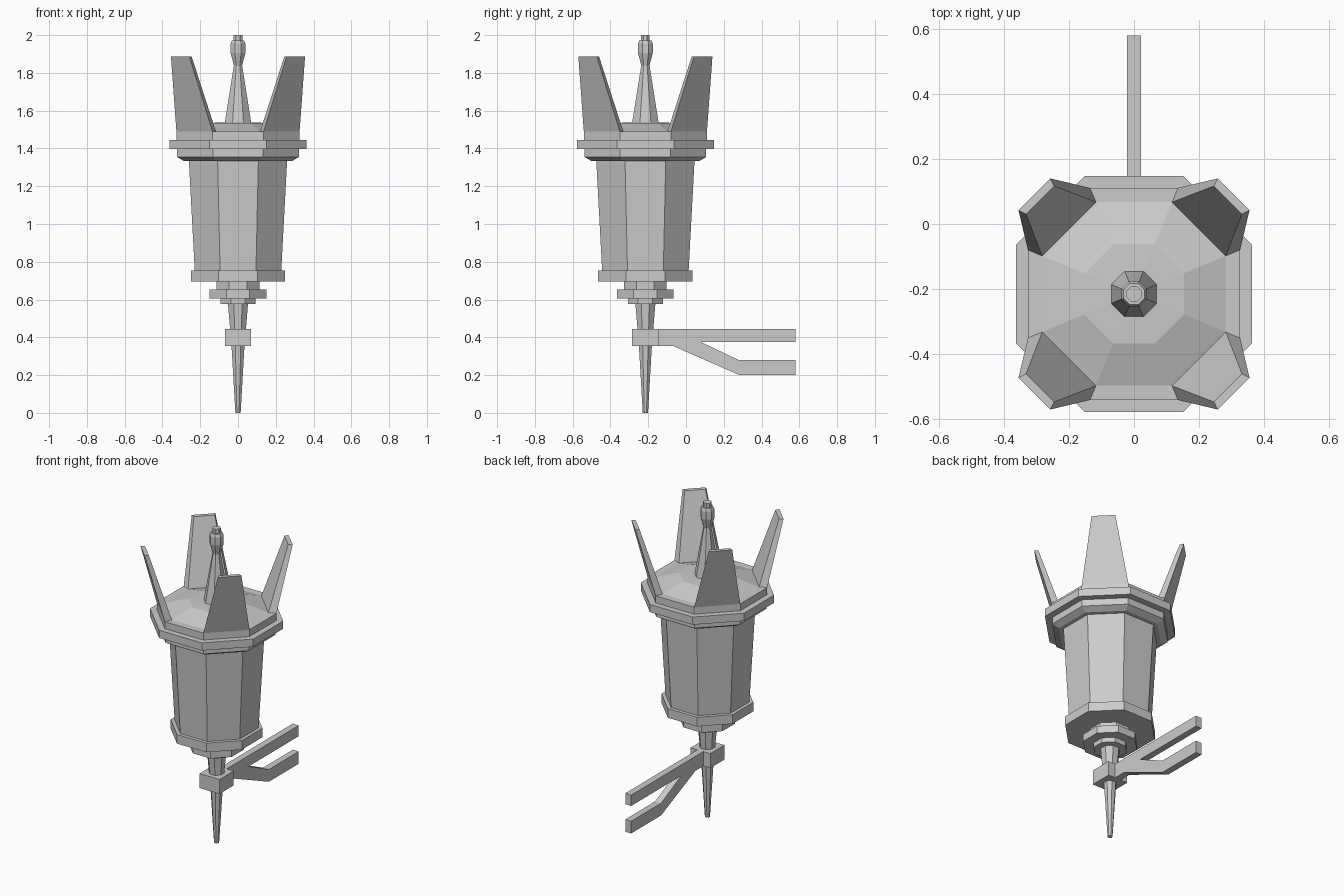
import bpy, bmesh
from math import cos, sin, pi, radians
from mathutils import Matrix, Vector

if "Cube" in bpy.data.objects:
    bpy.data.objects.remove(bpy.data.objects["Cube"])

CY = -0.215          # lantern axis position along y
SIDES = 8


def finish(name, bm):
    bmesh.ops.recalc_face_normals(bm, faces=bm.faces)
    mesh = bpy.data.meshes.new(name)
    bm.to_mesh(mesh)
    bm.free()
    obj = bpy.data.objects.new(name, mesh)
    bpy.context.collection.objects.link(obj)
    return obj


def octagon_stack(name, profile):
    """Octagonal turned part from (half width across flats, z) pairs."""
    bm = bmesh.new()
    rings = []
    for apothem, z in profile:
        r = apothem / cos(pi / SIDES)
        rings.append([bm.verts.new((r * cos(a), CY + r * sin(a), z))
                      for a in (pi / SIDES + 2 * pi * i / SIDES for i in range(SIDES))])
    for lo, hi in zip(rings, rings[1:]):
        for i in range(SIDES):
            j = (i + 1) % SIDES
            bm.faces.new((lo[i], lo[j], hi[j], hi[i]))
    bm.faces.new(rings[0])
    bm.faces.new(rings[-1])
    return finish(name, bm)


# Tapered spike under the lantern
octagon_stack("bottom_spike", [(0.014, 0), (0.034, 0.35), (0.053, 0.578)])

# Lantern: stepped foot, base flange, glass body, collar, rim and shallow roof
octagon_stack("lantern_body", [
    (0.092, 0.576), (0.092, 0.606), (0.15, 0.606), (0.15, 0.653),
    (0.113, 0.653), (0.113, 0.695), (0.25, 0.695), (0.25, 0.753),
    (0.229, 0.753), (0.26, 1.333), (0.285, 1.333), (0.322, 1.355),
    (0.322, 1.397), (0.363, 1.397), (0.363, 1.446), (0.326, 1.446),
    (0.326, 1.49), (0.282, 1.49), (0.153, 1.535), (0.07, 1.538)])

# Finial on the roof
octagon_stack("finial", [
    (0.07, 1.536), (0.022, 1.84), (0.039, 1.905), (0.039, 1.955),
    (0.032, 1.972), (0.023, 1.972), (0.023, 2.0)])

# Four flared crown fins rising from the diagonal sides of the rim
for k in range(4):
    bm = bmesh.new()
    rot = Matrix.Translation((0, CY, 0)) @ Matrix.Rotation(radians(45 + 90 * k), 4, 'Z')
    loops = []
    # each level: outer radius, outer half width, inner radius, inner half width, z
    for ro, wo, ri, wi, z in ((0.326, 0.135, 0.282, 0.117, 1.489),
                              (0.433, 0.069, 0.408, 0.061, 1.887)):
        loops.append([bm.verts.new(rot @ Vector(p)) for p in
                      ((ro, -wo, z), (ro, wo, z), (ri, wi, z), (ri, -wi, z))])
    lo, hi = loops
    for i in range(4):
        j = (i + 1) % 4
        bm.faces.new((lo[i], lo[j], hi[j], hi[i]))
    bm.faces.new(lo)
    bm.faces.new(hi)
    finish(f"crown_fin_{k + 1}", bm)

# Square clamp around the spike
bm = bmesh.new()
bmesh.ops.create_cube(bm, size=1, matrix=Matrix.Translation((0, CY, 0.399))
                      @ Matrix.Diagonal((0.14, 0.142, 0.092, 1)))
finish("clamp_block", bm)

# Forked wall bracket, side outline extruded across x
outline = [(-0.15, 0.353), (-0.065, 0.353), (0.28, 0.201), (0.58, 0.201),
           (0.58, 0.279), (0.28, 0.279), (0.078, 0.376), (0.58, 0.376),
           (0.58, 0.445), (-0.15, 0.445)]
bm = bmesh.new()
face = bm.faces.new([bm.verts.new((-0.021, y, z)) for y, z in outline])
side = bmesh.ops.extrude_face_region(bm, geom=[face], use_keep_orig=True)["geom"]
bmesh.ops.translate(bm, vec=(0.042, 0, 0),
                    verts=[v for v in side if isinstance(v, bmesh.types.BMVert)])
finish("wall_bracket", bm)
